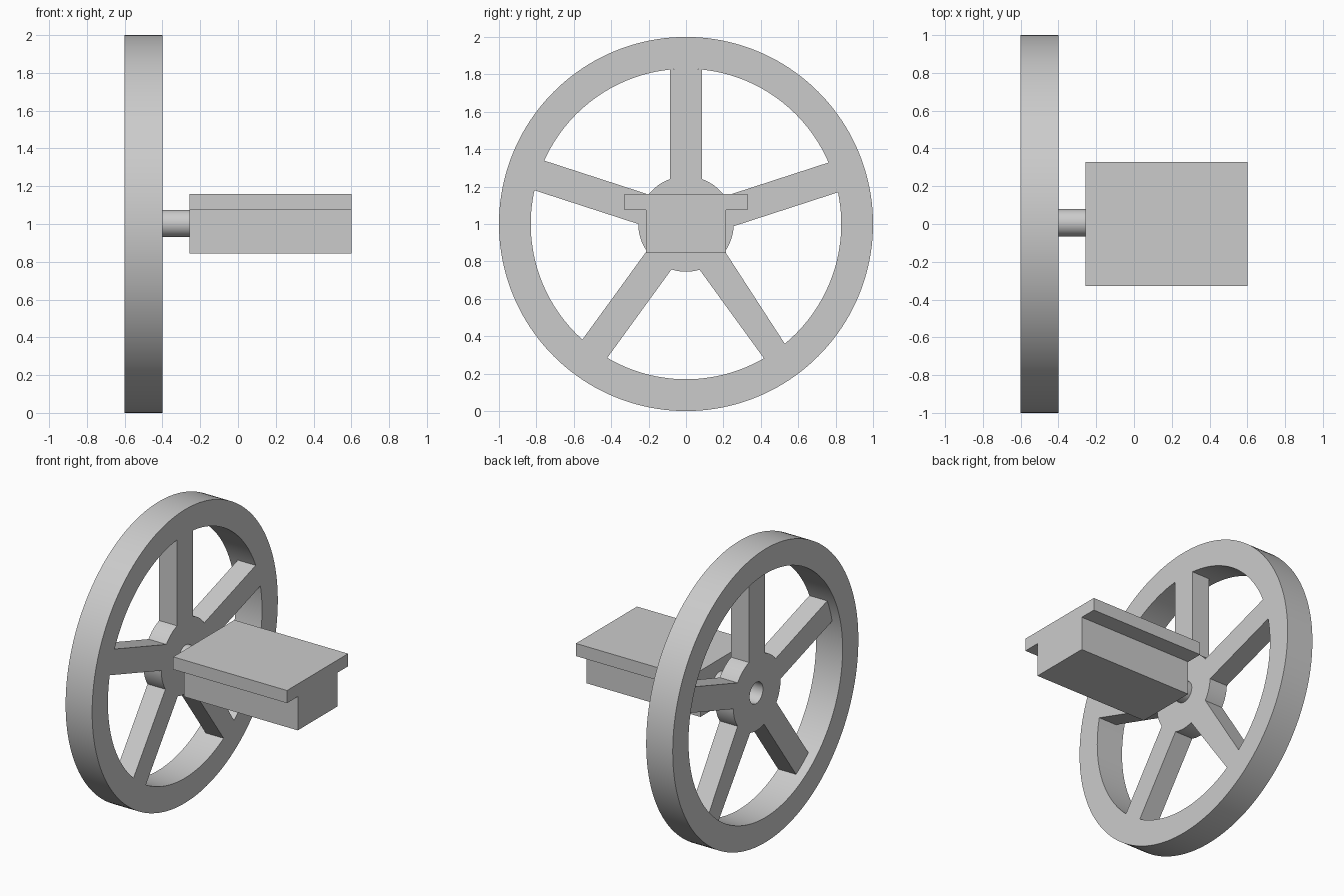
import bpy
import bmesh
from math import radians, asin, sin, cos, pi

cube = bpy.data.objects.get("Cube")
if cube:
    bpy.data.objects.remove(cube, do_unlink=True)

grey = bpy.data.materials.new("plain_grey")
grey.use_nodes = True
GREY = (0.6, 0.6, 0.6, 1)
grey.diffuse_color = GREY
grey.node_tree.nodes["Principled BSDF"].inputs["Base Color"].default_value = GREY

AXLE_Y, AXLE_Z, AXLE_R = 0.007, 1.003, 0.072
RIM_IN, HUB_R = 0.83, 0.255


def arc(r, a, b, n, cy=0, cz=1):
    """Points along an arc, both ends included."""
    return [(cy + r * cos(a + (b - a) * i / n), cz + r * sin(a + (b - a) * i / n))
            for i in range(n + 1)]


def circle(r, n, cy=0, cz=1):
    return arc(r, 0, 2 * pi, n, cy, cz)[:-1]


def extrude_along_x(name, loops, x0, x1):
    """Fill closed (y, z) loops, inner ones as holes, and extrude from x0 to x1."""
    curve = bpy.data.curves.new(name, "CURVE")
    curve.dimensions = "2D"
    curve.fill_mode = "BOTH"
    curve.extrude = (x1 - x0) / 2
    for pts in loops:
        spline = curve.splines.new("POLY")
        spline.points.add(len(pts) - 1)
        for p, (y, z) in zip(spline.points, pts):
            p.co = (y, z, 0, 1)
        spline.use_cyclic_u = True
    tmp = bpy.data.objects.new(name + "_profile", curve)
    bpy.context.collection.objects.link(tmp)
    deps = bpy.context.evaluated_depsgraph_get()
    mesh = bpy.data.meshes.new_from_object(tmp.evaluated_get(deps))
    bpy.data.objects.remove(tmp, do_unlink=True)

    bm = bmesh.new()
    bm.from_mesh(mesh)
    bmesh.ops.remove_doubles(bm, verts=bm.verts, dist=0.0002)
    for v in bm.verts:
        y, z, x = v.co
        v.co = (x + (x0 + x1) / 2, y, z)
    bmesh.ops.recalc_face_normals(bm, faces=bm.faces)
    bm.to_mesh(mesh)
    bm.free()

    mesh.name = name
    mesh.materials.clear()
    mesh.materials.append(grey)
    obj = bpy.data.objects.new(name, mesh)
    bpy.context.collection.objects.link(obj)
    bpy.ops.object.select_all(action="DESELECT")
    obj.select_set(True)
    bpy.context.view_layer.objects.active = obj
    bpy.ops.object.shade_smooth_by_angle(angle=radians(30))
    return obj


# Wheel rim
extrude_along_x("wheel_rim", [circle(1, 160), circle(RIM_IN, 160)], -0.6, -0.4)

# Spokes: angle, clockwise edge offset, other edge offset at hub and at rim
spokes = [(18, -0.09, 0.077, 0.077),
          (90, -0.085, 0.085, 0.085),
          (162, -0.088, 0.079, 0.079),
          (234, -0.085, 0.08, 0.08),
          (306, -0.085, 0.082, 0.051)]

# Hub and spokes as one star outline, thinner than the rim and flush at its inner side
star = []
for i, (ang, cw_edge, hub_edge, rim_edge) in enumerate(spokes):
    mid = radians(ang)
    next_cw = spokes[(i + 1) % 5][1]
    star += arc(RIM_IN, mid + asin(cw_edge / RIM_IN), mid + asin(rim_edge / RIM_IN), 6)
    star += arc(HUB_R, mid + asin(hub_edge / HUB_R),
                mid + radians(72) + asin(next_cw / HUB_R), 8)
extrude_along_x("hub_and_spokes", [star, circle(AXLE_R, 40, AXLE_Y, AXLE_Z)], -0.535, -0.4)

# Axle between hub and block
extrude_along_x("axle", [circle(AXLE_R, 40, AXLE_Y, AXLE_Z)], -0.4, -0.25)

# T-shaped block with overhanging top plate
half = [(0.213, 0.844), (0.213, 1.074), (0.329, 1.074), (0.329, 1.16)]
profile = half + [(-y, z) for y, z in reversed(half)]
extrude_along_x("t_block", [profile], -0.258, 0.6)
